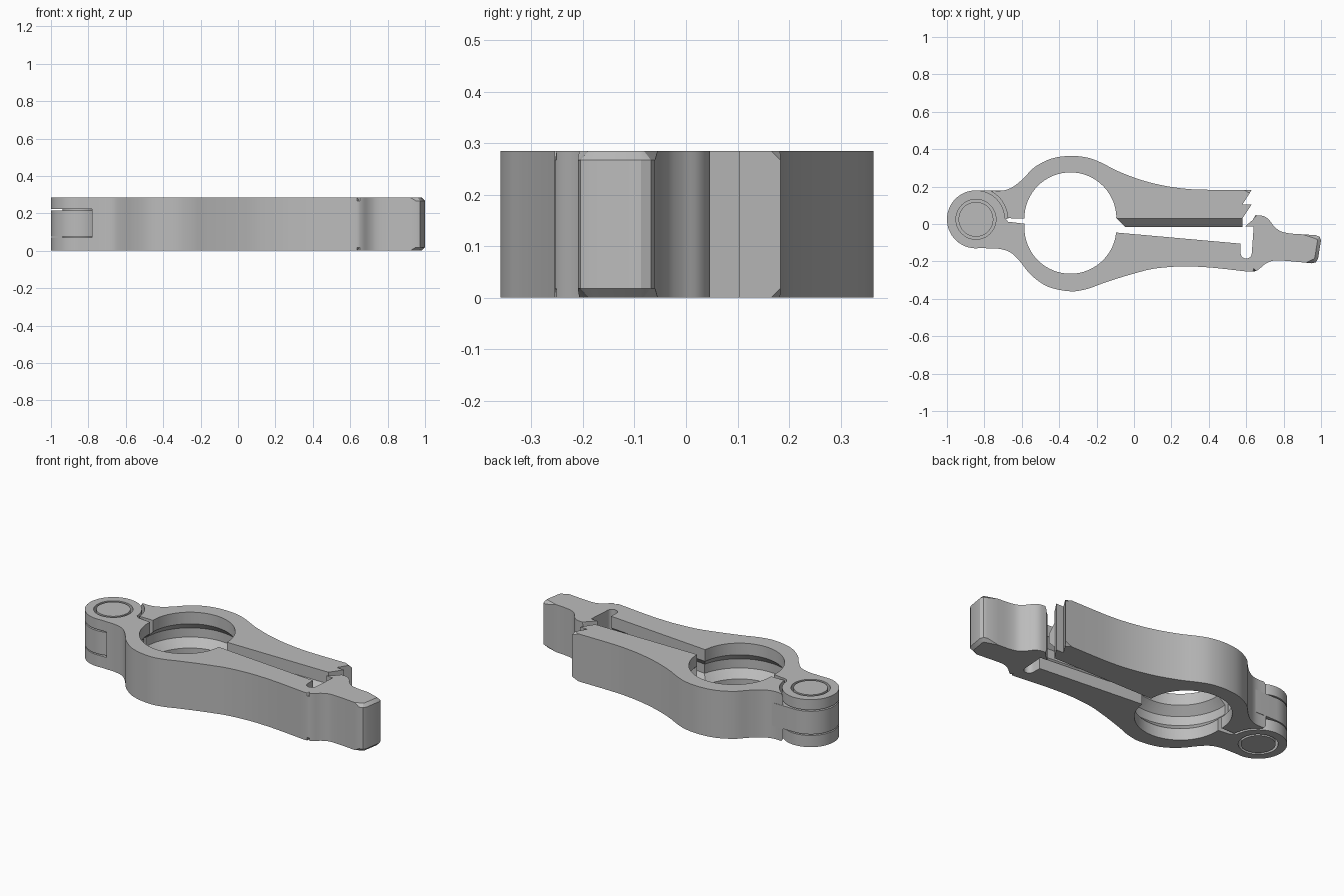
import bpy, bmesh, math
from mathutils import Vector

if "Cube" in bpy.data.objects:
    bpy.data.objects.remove(bpy.data.objects["Cube"], do_unlink=True)

HEIGHT = 0.285
CHAMFER = 0.018
HINGE = (-0.845, 0.025)
EAR = 0.155
BORE = 0.246
LOW, HIGH = 0.07, 0.215      # height range of the seal groove
DEPTH = 0.045                # depth of the seal groove, cut at 45 degrees

grey = bpy.data.materials.new("plain grey")
grey.use_nodes = True
grey.diffuse_color = (0.5, 0.5, 0.5, 1)
grey.node_tree.nodes["Principled BSDF"].inputs["Base Color"].default_value = (0.5, 0.5, 0.5, 1)


def arc(center, radius, start, end, steps=24):
    angles = [math.radians(start + (end - start) * i / steps) for i in range(steps + 1)]
    return [(center[0] + radius * math.cos(a), center[1] + radius * math.sin(a)) for a in angles]


def smooth(points, steps=4):
    """Curve through the given points."""
    p = [Vector(q) for q in [points[0]] + points + [points[-1]]]
    result = []
    for a, b, c, d in zip(p, p[1:], p[2:], p[3:]):
        for i in range(steps):
            t = i / steps
            result.append(tuple((b * 2 + (c - a) * t + (a * 2 - b * 5 + c * 4 - d) * t ** 2
                                 + (b * 3 - a - c * 3 + d) * t ** 3) / 2))
    return result + [points[-1]]


def make(name, bm):
    bmesh.ops.recalc_face_normals(bm, faces=bm.faces)
    mesh = bpy.data.meshes.new(name)
    bm.to_mesh(mesh)
    bm.free()
    obj = bpy.data.objects.new(name, mesh)
    bpy.context.collection.objects.link(obj)
    mesh.materials.append(grey)
    return obj


def loft(bm, bottom, top):
    """Closed solid between two matching outlines."""
    n = len(bottom)
    low = [bm.verts.new(v) for v in bottom]
    high = [bm.verts.new(v) for v in top]
    bm.faces.new(low[::-1])
    bm.faces.new(high)
    for i in range(n):
        j = (i + 1) % n
        bm.faces.new((low[i], low[j], high[j], high[i]))
    return low, high


def prism(name, outer, inner=(), z0=0.0, z1=HEIGHT, chamfer=0.0, closed=False):
    """Upright solid whose outer run of edges is chamfered at both ends."""
    outline = list(outer) + list(inner)
    bm = bmesh.new()
    rings = loft(bm, [(x, y, z0) for x, y in outline], [(x, y, z1) for x, y in outline])
    if chamfer:
        edges = [bm.edges.get((a, b)) for ring in rings
                 for a, b in zip(ring[:len(outer)], ring[1:len(outer)])]
        if closed:
            edges += [bm.edges.get((ring[-1], ring[0])) for ring in rings]
        bmesh.ops.bevel(bm, geom=edges, offset=chamfer, segments=1, profile=0.5,
                        affect='EDGES', clamp_overlap=False)
    return make(name, bm)


def bar(name, start, end, slant):
    """Trapezoid bar, pointing to the right-hand side of its path."""
    start, end = Vector(start), Vector(end)
    along = (end - start).normalized()
    side = Vector((along.y, -along.x))
    section = [(-0.004, LOW), (0, LOW), (DEPTH, LOW + DEPTH),
               (DEPTH, HIGH - DEPTH), (0, HIGH), (-0.004, HIGH)]
    bm = bmesh.new()
    ends = [[(*(p + side * o + along * o * s), z) for o, z in section]
            for p, s in ((start, slant), (end, 0))]
    loft(bm, *ends)
    return make(name, bm)


def groove_ring(center):
    """Cutter for the seal groove round the bore."""
    levels = [(BORE - 0.02, LOW - 0.02), (BORE + DEPTH, LOW + DEPTH),
              (BORE + DEPTH, HIGH - DEPTH), (BORE - 0.02, HIGH + 0.02)]
    bm = bmesh.new()
    rings = [[bm.verts.new((x, y, z)) for x, y in arc(center, r, 0, 360, 64)[:-1]]
             for r, z in levels]
    bm.faces.new(rings[0])
    bm.faces.new(rings[-1])
    for a, b in zip(rings, rings[1:]):
        for i in range(64):
            j = (i + 1) % 64
            bm.faces.new((a[i], a[j], b[j], b[i]))
    return make("groove_cutter", bm)


def disc(name, radius, z0, z1, chamfer=0.0):
    return prism(name, arc(HINGE, radius, 0, 360, 48)[:-1], (), z0, z1, chamfer, True)


def cut(obj, cutter):
    cutter.hide_render = True
    mod = obj.modifiers.new("cut", 'BOOLEAN')
    mod.operation, mod.solver, mod.object = 'DIFFERENCE', 'EXACT', cutter
    bpy.context.view_layer.objects.active = obj
    bpy.ops.object.modifier_apply(modifier=mod.name)
    bpy.data.objects.remove(cutter, do_unlink=True)


# Back arm: swelling outer edge, toothed tip, half bore, clearance round the hinge
back_center = (-0.34, 0.03)
back_outer = smooth([(-0.77, 0.179), (-0.70, 0.179), (-0.645, 0.2), (-0.59, 0.245),
                     (-0.53, 0.305), (-0.44, 0.35), (-0.34, 0.364), (-0.25, 0.355),
                     (-0.18, 0.33), (-0.08, 0.28), (0.04, 0.235), (0.16, 0.205),
                     (0.28, 0.188), (0.4, 0.183), (0.63, 0.183)])
back_inner = [(0.58, 0.105), (0.63, 0.105), (0.58, 0.03)]
back_inner += arc(back_center, BORE, 0, 180, 32)
back_inner += arc(HINGE, 0.17, 2, 58, 10)
back_arm = prism("back_arm", back_outer, back_inner, chamfer=CHAMFER)
cut(back_arm, groove_ring(back_center))

# Sealing tongue along the back arm
tongue = bar("sealing_tongue", (-0.094, 0.03), (0.58, 0.03), 1)

# Hinge knuckle reaching out from the back arm
knuckle = prism("hinge_knuckle", arc(HINGE, EAR, 90, 360, 40),
                [(-0.67, 0.031), (-0.67, 0.18)], LOW + 0.007, HIGH)

# Front arm: hinge ears, swelling outer edge, finger tab, latch hook and slot
front_center = (-0.34, -0.02)
front_outer = arc(HINGE, EAR, -4, 278, 48)
front_outer += smooth([(-0.78, -0.13), (-0.72, -0.133), (-0.66, -0.152), (-0.61, -0.2),
                       (-0.55, -0.273), (-0.46, -0.335), (-0.34, -0.36), (-0.25, -0.347),
                       (-0.18, -0.322), (-0.1, -0.295), (0, -0.265), (0.1, -0.24),
                       (0.22, -0.228), (0.3, -0.227), (0.4, -0.232), (0.5, -0.242),
                       (0.62, -0.255), (0.66, -0.247), (0.70, -0.215), (0.74, -0.197),
                       (0.8, -0.196), (0.95, -0.21)])
front_outer += [(0.972, -0.205), (0.984, -0.185), (1.0, -0.087), (0.992, -0.068), (0.973, -0.06)]
front_outer += smooth([(0.9, -0.055), (0.83, -0.05), (0.78, -0.037), (0.745, -0.008),
                       (0.72, 0.025), (0.69, 0.043), (0.65, 0.047)])
front_inner = [(0.635, 0.022), (0.595, -0.012), (0.64, -0.015)]
front_inner += arc((0.6, -0.155), 0.03, 0, -180, 10)
front_inner += [(0.57, -0.105)]
front_inner += arc(front_center, BORE, -6, -185, 32)
front_arm = prism("front_arm", front_outer, front_inner, chamfer=CHAMFER)
cut(front_arm, groove_ring(front_center))
cut(front_arm, bar("seal_cutter", (-0.13, -0.042), (0.6, -0.108), 0))
cut(front_arm, disc("knuckle_cutter", 0.168, LOW, HIGH + 0.008))
cut(front_arm, disc("pin_hole_cutter", 0.107, -0.1, HEIGHT + 0.1))

# Hinge pin
pin = disc("hinge_pin", 0.093, 0, HEIGHT, 0.006)

# Smooth shading with crisp chamfers
bpy.ops.object.select_all(action='DESELECT')
for obj in (back_arm, tongue, knuckle, front_arm, pin):
    obj.select_set(True)
    bpy.context.view_layer.objects.active = obj
bpy.ops.object.shade_smooth_by_angle(angle=math.radians(30))
